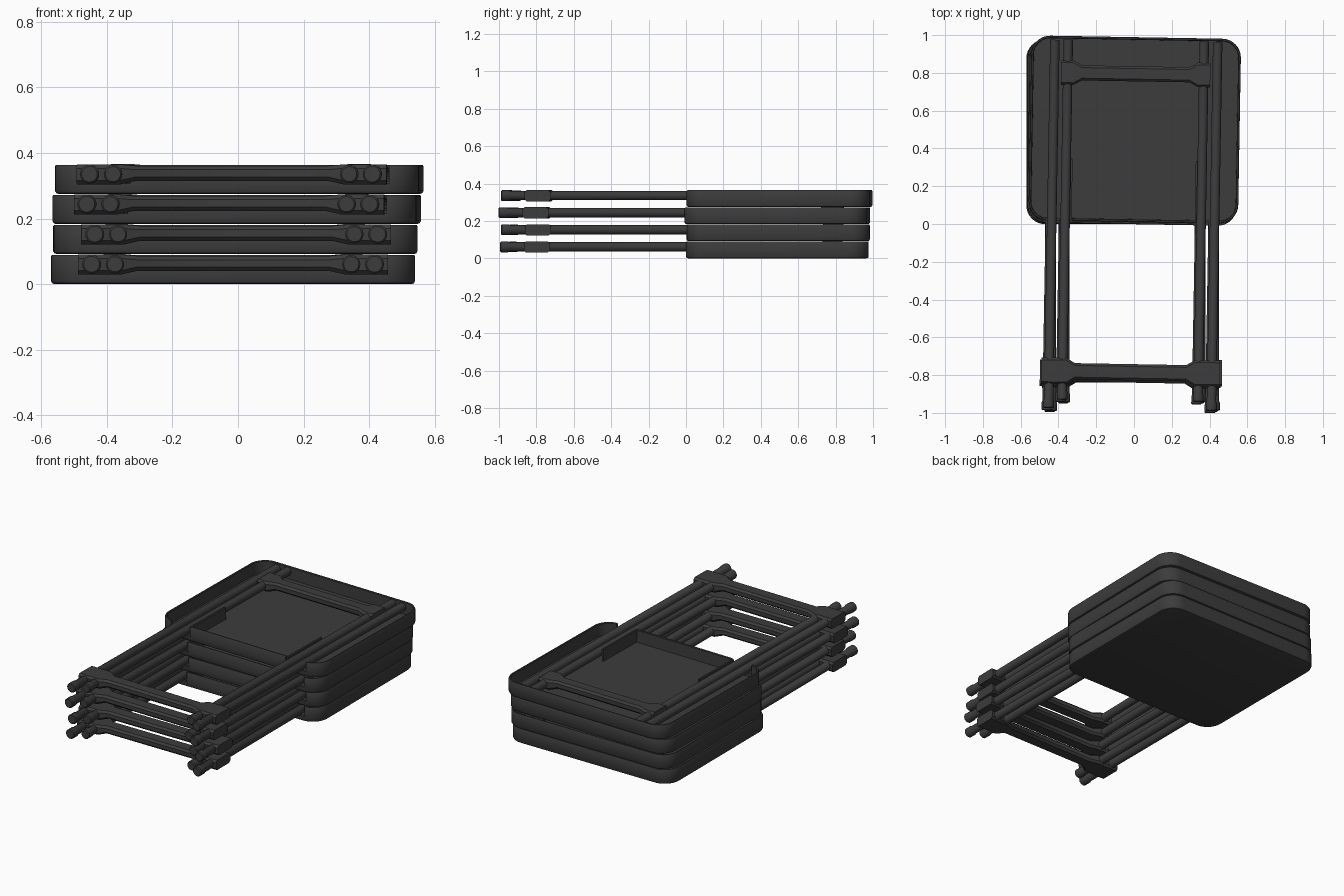
import bpy, bmesh, math
from mathutils import Matrix, Vector

if "Cube" in bpy.data.objects:
    bpy.data.objects.remove(bpy.data.objects["Cube"])

dark = bpy.data.materials.new("dark_grey")
dark.diffuse_color = (0.045, 0.045, 0.045, 1)
dark.use_nodes = True
dark.node_tree.nodes["Principled BSDF"].inputs["Base Color"].default_value = dark.diffuse_color


def loft(name, rings):
    """Skin a list of equal-sized point rings and cap both ends."""
    bm = bmesh.new()
    vr = [[bm.verts.new(p) for p in r] for r in rings]
    n = len(rings[0])
    for a, b in zip(vr, vr[1:]):
        for i in range(n):
            j = (i + 1) % n
            bm.faces.new((a[i], a[j], b[j], b[i]))
    bm.faces.new(vr[0][::-1])
    bm.faces.new(vr[-1])
    bmesh.ops.recalc_face_normals(bm, faces=bm.faces)
    me = bpy.data.meshes.new(name)
    bm.to_mesh(me)
    bm.free()
    me.materials.append(dark)
    return me


def link(name, me, mat=Matrix()):
    ob = bpy.data.objects.new(name, me)
    bpy.context.collection.objects.link(ob)
    ob.matrix_world = mat
    return ob


def smooth(me):
    ob = link("temp", me)
    bpy.ops.object.select_all(action='DESELECT')
    ob.select_set(True)
    bpy.context.view_layer.objects.active = ob
    bpy.ops.object.shade_smooth_by_angle(angle=math.radians(35))
    bpy.data.objects.remove(ob)


def box(name, x0, x1, y0, y1, z0, z1):
    ring = [(x0, y0), (x1, y0), (x1, y1), (x0, y1)]
    return loft(name, [[(x, y, z) for x, y in ring] for z in (z0, z1)])


def rounded(hx, hy, r, z, seg=8):
    pts = []
    for k, (sx, sy) in enumerate([(1, 1), (-1, 1), (-1, -1), (1, -1)]):
        for i in range(seg + 1):
            a = math.pi / 2 * (k + i / seg)
            pts.append((sx * (hx - r) + r * math.cos(a), sy * (hy - r) + r * math.sin(a), z))
    return pts


def rod(name, x, stations, z=0.061, n=20):
    return loft(name, [[(x + r * math.cos(2 * math.pi * i / n), y, z + r * math.sin(2 * math.pi * i / n))
                        for i in range(n)] for y, r in stations])


def crossbar(name, yc, outer, inner, wide, narrow, z0, z1, reach):
    """Bar whose ends widen into brackets around the legs."""
    thin = (narrow, z0 + 0.010, z1 - 0.004)
    st = [(-outer, wide, z0, z1), (-inner, wide, z0, z1), (-reach, *thin)]
    st += [(-x, *rest) for x, *rest in st[::-1]]
    c = 0.012
    rings = []
    for x, w, a, b in st:
        sec = [(-w, a + c), (-w + c, a), (w - c, a), (w, a + c),
               (w, b - c), (w - c, b), (-w + c, b), (-w, b - c)]
        rings.append([(x, yc + y, z) for y, z in sec])
    return loft(name, rings)


# Table top: shallow upturned shell
HX, HY = 0.555, 0.489
shell = loft("table_top", [rounded(HX - d, HY - d, 0.1 - d, z) for d, z in
             [(0.012, 0), (0.004, 0.003), (0, 0.010), (0, 0.084), (0.003, 0.0895),
              (0.010, 0.0895), (0.013, 0.086), (0.014, 0.014)]])

# Leg notches cut in the front wall
top = link("table_top", shell)
bpy.context.view_layer.objects.active = top
for s in (-1, 1):
    lo, hi = sorted((s * 0.325, s * 0.465))
    cut = link("notch_cutter", box("notch_cutter", lo, hi, -HY - 0.05, -HY + 0.04, 0.032, 0.15))
    cut.hide_render = True
    m = top.modifiers.new("notch", 'BOOLEAN')
    m.operation = 'DIFFERENCE'
    m.object = cut
    bpy.ops.object.modifier_apply(modifier=m.name)
    bpy.data.objects.remove(cut)
shell = top.data
bpy.data.objects.remove(top)

parts = {"table_top": shell}
for s, side in ((-1, "left"), (1, "right")):
    # Guide ribs inside the shell
    parts[side + "_rib"] = box("rib", s * 0.331 - 0.005, s * 0.331 + 0.005, -HY + 0.005, -0.16, 0.01, 0.086)
    # Legs with rubber feet
    parts[side + "_outer_leg"] = rod("outer_leg", s * 0.431, [
        (-1.482, 0.024), (-1.477, 0.029), (-1.44, 0.029), (-1.433, 0.025), (0.468, 0.025)])
    parts[side + "_inner_leg"] = rod("inner_leg", s * 0.360, [
        (-1.437, 0.023), (-1.432, 0.028), (-1.395, 0.028), (-1.388, 0.025), (0.472, 0.025)])

# Crossbars: lower one on the outer legs, upper one on the inner legs
parts["lower_crossbar"] = crossbar("lower_crossbar", -1.285, 0.472, 0.34, 0.07, 0.043, 0.03, 0.0905, 0.295)
parts["upper_crossbar"] = crossbar("upper_crossbar", 0.295, 0.395, 0.33, 0.065, 0.04, 0.03, 0.0915, 0.285)

for me in parts.values():
    smooth(me)

# Stack of four folded tables, each slightly shifted and turned
layers = [(-0.015, 0.488, 0.0), (-0.008, 0.493, 0.1), (-0.004, 0.488, -1.0), (0.004, 0.500, -1.0)]
for i, (x, y, deg) in enumerate(layers):
    mat = Matrix.Translation(Vector((x, y, i * 0.0915))) @ Matrix.Rotation(math.radians(deg), 4, 'Z')
    for name, me in parts.items():
        link(f"{name}_{i + 1}", me, mat)
